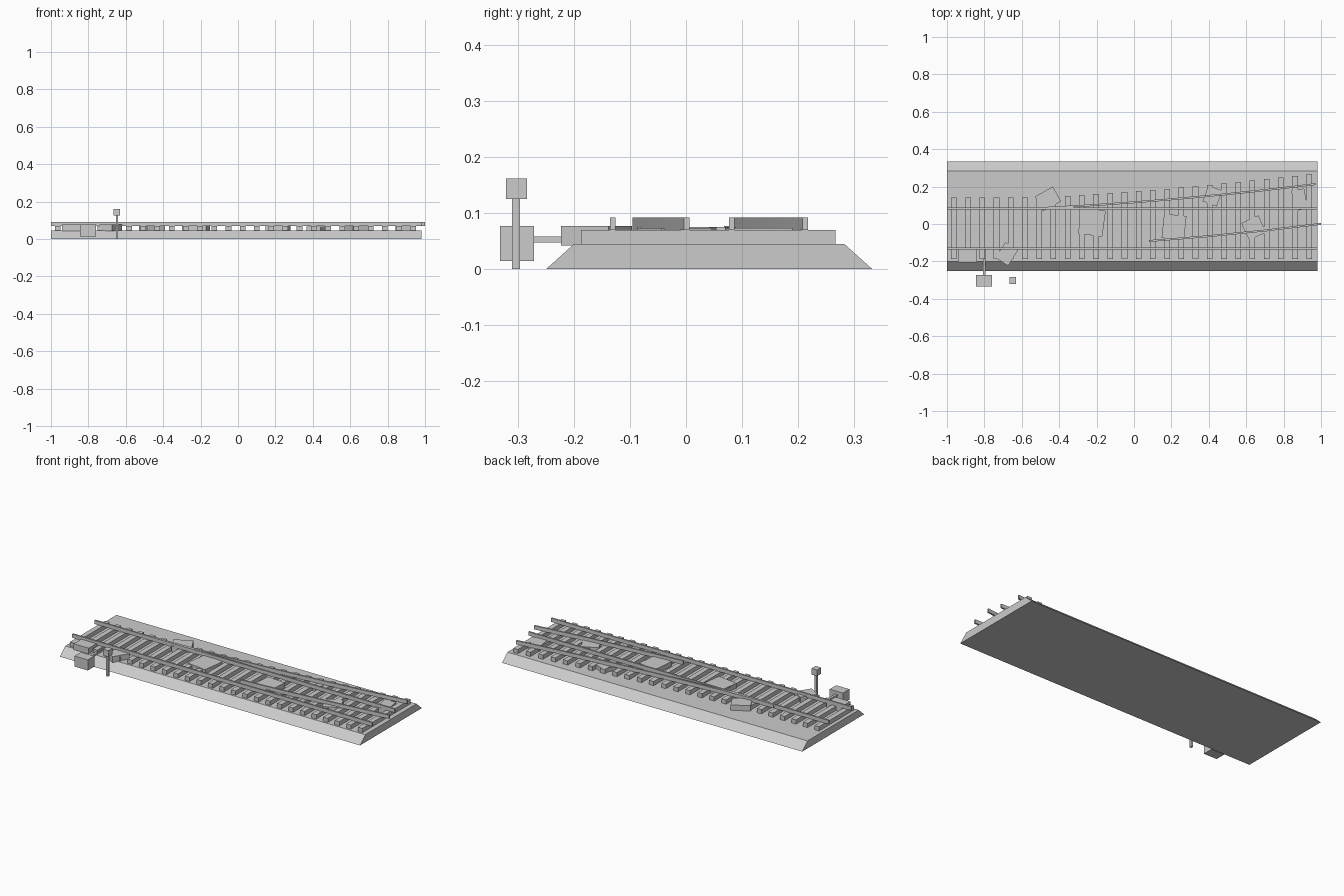
import bpy, bmesh
from math import radians
from mathutils import Matrix, Vector

cube = bpy.data.objects.get("Cube")
if cube:
    bpy.data.objects.remove(cube, do_unlink=True)

GREY = (0.6, 0.6, 0.6, 1)
grey = bpy.data.materials.new("plain grey")
grey.use_nodes = True
grey.diffuse_color = GREY
grey.node_tree.nodes["Principled BSDF"].inputs["Base Color"].default_value = GREY


def finish(name, bm):
    bmesh.ops.recalc_face_normals(bm, faces=bm.faces)
    mesh = bpy.data.meshes.new(name)
    bm.to_mesh(mesh)
    bm.free()
    mesh.materials.append(grey)
    obj = bpy.data.objects.new(name, mesh)
    bpy.context.collection.objects.link(obj)
    return obj


def box(name, x, y, z, turn=0):
    """Box from (low, high) ranges, turned about its own centre."""
    lo, hi = Vector((x[0], y[0], z[0])), Vector((x[1], y[1], z[1]))
    bm = bmesh.new()
    m = (Matrix.Translation((lo + hi) / 2) @ Matrix.Rotation(radians(turn), 4, 'Z')
         @ Matrix.Diagonal((*(hi - lo), 1)))
    bmesh.ops.create_cube(bm, size=1, matrix=m)
    return finish(name, bm)


def rail(name, path):
    """Rectangular rail swept along a plan path."""
    bm = bmesh.new()
    rings = [[bm.verts.new((x, y + dy, z)) for dy, z in
              ((-w, BED), (w, BED), (w, RAIL_TOP), (-w, RAIL_TOP))] for x, y in path]
    for a, b in zip(rings, rings[1:]):
        for i in range(4):
            j = (i + 1) % 4
            bm.faces.new((a[i], a[j], b[j], b[i]))
    bm.faces.new(rings[0])
    bm.faces.new(rings[-1])
    return finish(name, bm)


def branch_y(x):
    """Plan curve of the diverging outer rail."""
    t = max(0, x + 0.5)
    return 0.085 + 0.049 * t + 0.026 * t * t


GROUND, BED, RAIL_TOP, w = 0.045, 0.07, 0.092, 0.005

# Ballast bank
bm = bmesh.new()
section = ((-0.25, 0), (0.333, 0), (0.283, GROUND), (-0.2, GROUND))
end = bm.faces.new([bm.verts.new((-1, y, z)) for y, z in section])
ext = bmesh.ops.extrude_face_region(bm, geom=[end], use_keep_orig=True)
bmesh.ops.translate(bm, vec=(1.98, 0, 0),
                    verts=[v for v in ext["geom"] if isinstance(v, bmesh.types.BMVert)])
finish("ballast_bank", bm)

# Sleepers, lengthening to follow the branch
for i in range(26):
    x = -0.963 + i * 0.076
    box(f"sleeper_{i + 1}", (x - 0.015, x + 0.015),
        (-0.188, branch_y(x) + 0.058), (GROUND - 0.005, BED))

# Rails
rail("front_rail", [(-1, -0.131), (0.98, -0.131)])
rail("back_rail", [(-1, 0.082), (0.98, 0.082)])
xs = [-0.64 + i * 0.161 for i in range(11)]
rail("branch_outer_rail", [(x, branch_y(x)) for x in xs])
rail("branch_inner_rail", [(0.08, -0.091), (0.4, -0.065), (0.7, -0.035), (1, 0.001)])

# Loose slabs lying among the sleepers: centre, size, turn, top
slabs = [(-0.68, -0.16, 0.1, 0.08, 58, 0.077),
         (-0.46, 0.134, 0.11, 0.09, 29, 0.077),
         (-0.225, 0.01, 0.13, 0.14, -8, 0.075),
         (0.214, -0.016, 0.12, 0.13, -6, 0.075),
         (0.42, 0.15, 0.08, 0.09, -20, 0.068),
         (0.64, -0.02, 0.1, 0.1, 25, 0.073),
         (0.885, 0.13, 0.07, 0.11, 10, 0.073)]
for i, (x, y, sx, sy, turn, top) in enumerate(slabs):
    box(f"slab_{i + 1}", (x - sx / 2, x + sx / 2), (y - sy / 2, y + sy / 2),
        (GROUND - 0.003, top), turn)

# Switch machinery beside the track
box("switch_housing", (-0.94, -0.84), (-0.207, -0.126), (GROUND - 0.003, 0.077))
box("switch_rod", (-0.808, -0.793), (-0.275, -0.135), (0.047, 0.058))
box("switch_weight", (-0.845, -0.758), (-0.333, -0.272), (0.014, 0.077))

# Marker post
box("marker_post", (-0.653, -0.641), (-0.311, -0.297), (0, 0.126))
box("marker_head", (-0.665, -0.63), (-0.322, -0.284), (0.125, 0.162))
